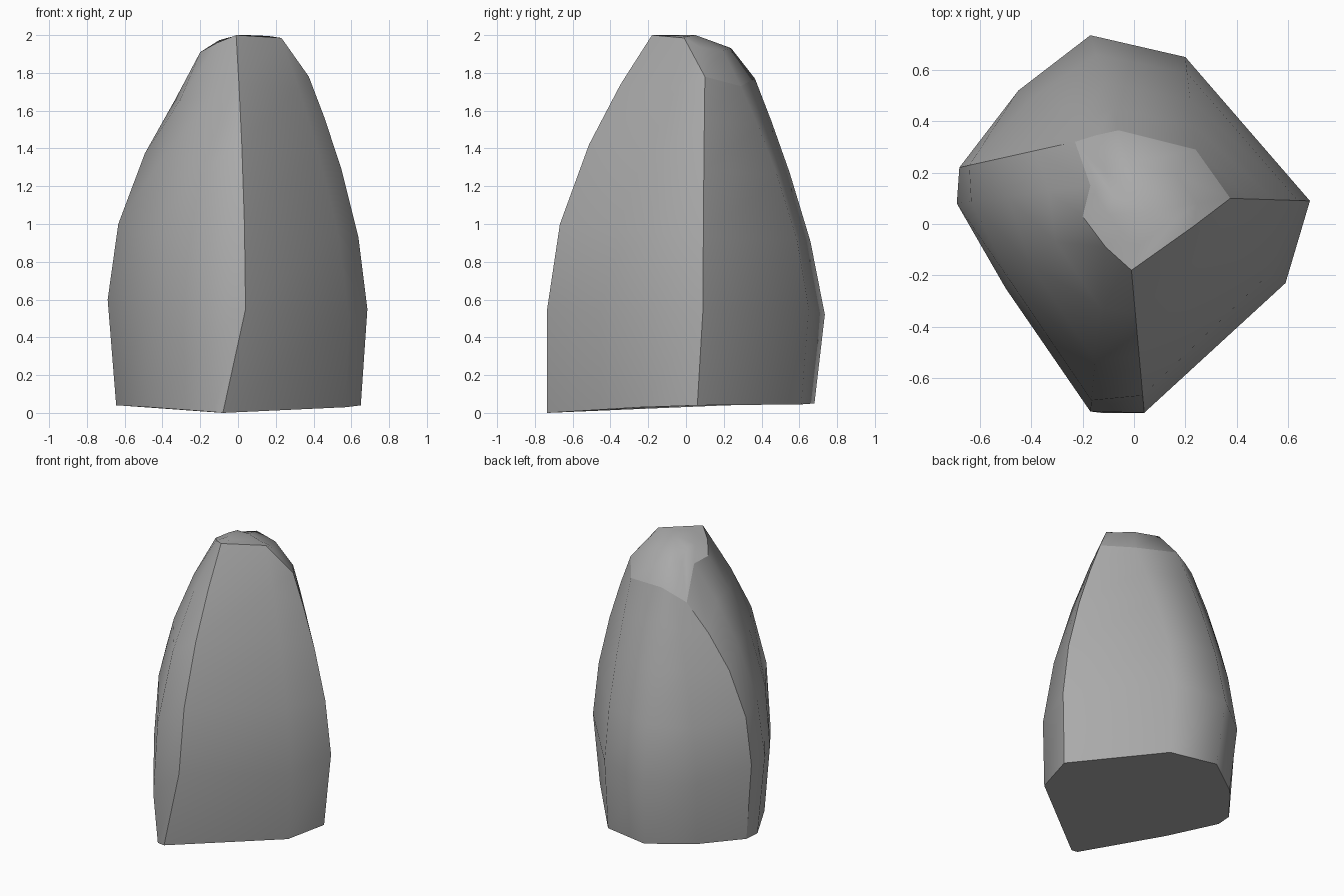
import bpy
import bmesh
from mathutils import Vector

cube = bpy.data.objects.get("Cube")
if cube:
    bpy.data.objects.remove(cube, do_unlink=True)

# Upright ribs of the boulder, anticlockwise from the front:
# foot, belly, shoulder, taper power, and whether the rib is a crisp ridge
RIBS = [
    ((-.08, -.735, 0), (.04, -.735, .55), (-.01, -.18, 2), 1.8, True),
    ((.57, -.24, .03), (.59, -.23, .5), (.23, -.01, 1.985), 1.5, False),
    ((.65, .06, .04), (.685, .09, .55), (.375, .1, 1.78), 1.6, True),
    ((.2, .61, .045), (.2, .65, .55), (.24, .29, 1.73), 1.5, False),
    ((-.14, .68, .05), (-.17, .735, .52), (-.06, .365, 1.77), 1.35, False),
    ((-.42, .48, .045), (-.45, .52, .5), (-.15, .345, 1.73), 1.5, False),
    ((-.636, .215, .04), (-.68, .22, .59), (-.23, .32, 1.69), 2.1, True),
    ((-.645, .1, .04), (-.69, .08, .6), (-.17, .15, 1.89), 1.9, False),
    ((-.47, -.23, .03), (-.5, -.25, .5), (-.2, .03, 1.91), 2.2, False),
    ((-.13, -.735, .005), (-.17, -.73, .35), (-.11, -.09, 1.96), 2.3, False),
]
HEIGHTS = (0, .31, .6, .82, 1)
CROWN = Vector((.05, .05, 2))


def rib_points(foot, belly, shoulder, power):
    """Foot, then a tapering curve from belly to shoulder, then the crown slope."""
    foot, belly, shoulder = Vector(foot), Vector(belly), Vector(shoulder)
    points = [foot]
    for t in HEIGHTS:
        point = belly.lerp(shoulder, t ** power)
        point.z = belly.z + (shoulder.z - belly.z) * t
        points.append(point)
    inner = shoulder.lerp(CROWN, .4)
    inner.z = shoulder.z + (CROWN.z - shoulder.z) * .7
    points.append(inner)
    return points


bm = bmesh.new()
columns = [[bm.verts.new(p) for p in rib_points(*rib[:4])] for rib in RIBS]
crown = bm.verts.new(CROWN)
rim = len(HEIGHTS)

# Walls and crown
for i, column in enumerate(columns):
    after = columns[(i + 1) % len(columns)]
    for k in range(rim + 1):
        bm.faces.new((column[k], after[k], after[k + 1], column[k + 1]))
    bm.faces.new((column[-1], after[-1], crown))

# Underside
bm.faces.new([column[0] for column in reversed(columns)])

for face in bm.faces:
    face.smooth = True

# Crisp ridges, shoulder rim and base rim
for i, column in enumerate(columns):
    after = columns[(i + 1) % len(columns)]
    for k in (0, rim):
        bm.edges.get((column[k], after[k])).smooth = False
    if RIBS[i][4]:
        for k in range(rim):
            bm.edges.get((column[k], column[k + 1])).smooth = False

bmesh.ops.recalc_face_normals(bm, faces=bm.faces)
mesh = bpy.data.meshes.new("boulder")
bm.to_mesh(mesh)
bm.free()

# Plain stone colour
stone = bpy.data.materials.new("stone grey")
stone.use_nodes = True
colour = (.4, .4, .4, 1)
stone.diffuse_color = colour
stone.node_tree.nodes["Principled BSDF"].inputs["Base Color"].default_value = colour
mesh.materials.append(stone)

boulder = bpy.data.objects.new("boulder", mesh)
bpy.context.collection.objects.link(boulder)
